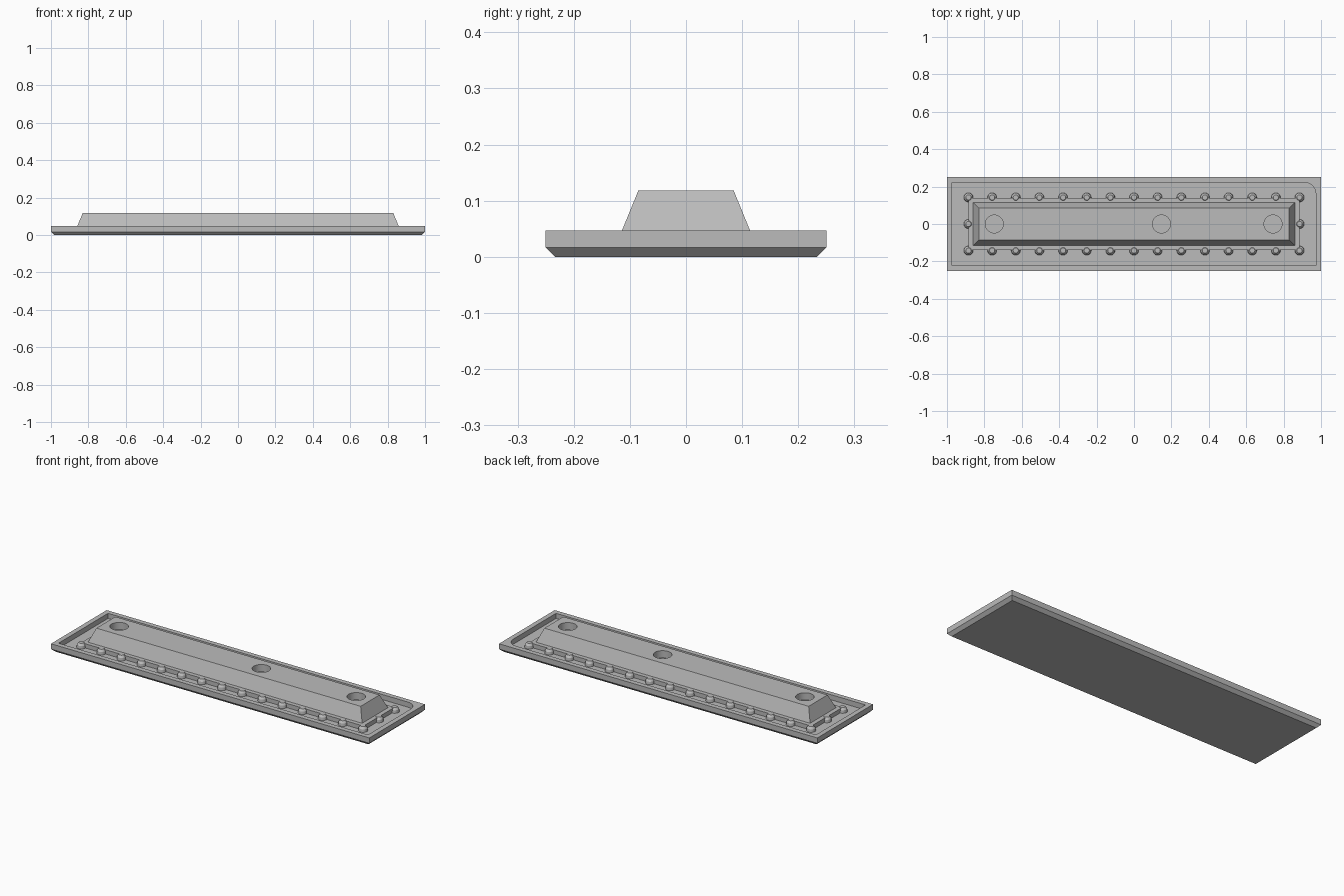
import bpy, bmesh, math

cube = bpy.data.objects.get("Cube")
if cube:
    bpy.data.objects.remove(cube, do_unlink=True)

grey = bpy.data.materials.new("mid grey")
grey.use_nodes = True
grey.diffuse_color = (0.5, 0.5, 0.5, 1)
grey.node_tree.nodes["Principled BSDF"].inputs["Base Color"].default_value = grey.diffuse_color


def rect(x, y, z, corner=0):
    """Rectangle ring; corner rounds only the back left corner."""
    pts = [(-x, y, z), (-x, -y, z), (x, -y, z)]
    if not corner:
        return pts + [(x, y, z)]
    for i in range(9):
        a = math.pi / 2 * i / 8
        pts.append((x - corner + corner * math.cos(a), y - corner + corner * math.sin(a), z))
    return pts


def circle(cx, cy, r, z, n):
    return [(cx + r * math.cos(2 * math.pi * i / n),
             cy + r * math.sin(2 * math.pi * i / n), z) for i in range(n)]


def add_loft(bm, rings):
    """Skin matching rings from bottom to top and cap both ends."""
    loops = [[bm.verts.new(p) for p in ring] for ring in rings]
    n = len(loops[0])
    for low, high in zip(loops, loops[1:]):
        for i in range(n):
            j = (i + 1) % n
            bm.faces.new((low[i], low[j], high[j], high[i]))
    bm.faces.new(loops[0][::-1])
    bm.faces.new(loops[-1])


def make(name, solids):
    bm = bmesh.new()
    for rings in solids:
        add_loft(bm, rings)
    bmesh.ops.recalc_face_normals(bm, faces=bm.faces)
    mesh = bpy.data.meshes.new(name)
    bm.to_mesh(mesh)
    bm.free()
    obj = bpy.data.objects.new(name, mesh)
    bpy.context.collection.objects.link(obj)
    mesh.materials.append(grey)
    return obj


def smooth(obj):
    bpy.ops.object.select_all(action="DESELECT")
    obj.select_set(True)
    bpy.context.view_layer.objects.active = obj
    bpy.ops.object.shade_smooth_by_angle(angle=math.radians(30))


def cut(obj, cutter):
    """Subtract the cutter, then discard it."""
    cutter.hide_render = True
    bpy.context.view_layer.objects.active = obj
    mod = obj.modifiers.new("cut", "BOOLEAN")
    mod.operation = "DIFFERENCE"
    mod.solver = "EXACT"
    mod.object = cutter
    bpy.ops.object.modifier_apply(modifier=mod.name)
    bpy.data.objects.remove(cutter, do_unlink=True)
    smooth(obj)


TOP, FLOOR, PAD, ROOF = 0.047, 0.018, 0.042, 0.118

# Tray with a chamfered underside and a recess
tray = make("tray", [[rect(0.983, 0.233, 0), rect(1, 0.25, 0.017), rect(1, 0.25, TOP)]])
cut(tray, make("recess_cutter", [[rect(0.972, 0.222, FLOOR, 0.06), rect(0.972, 0.222, 0.1, 0.06)]]))

# Plinth standing in the recess
make("plinth", [[rect(0.886, 0.14, FLOOR - 0.004), rect(0.886, 0.14, PAD)]])

# Sloped block with three round sockets
block = make("sloped_block", [[rect(0.862, 0.117, PAD - 0.002), rect(0.83, 0.085, ROOF)]])
cut(block, make("socket_cutter", [[circle(x, 0, 0.048, ROOF - 0.04, 32), circle(x, 0, 0.048, ROOF + 0.05, 32)]
                                  for x in (-0.747, 0.147, 0.743)]))

# Tapered studs around the plinth edge
spots = [(-0.885 + 0.12643 * i, y) for i in range(15) for y in (-0.142, 0.142)]
spots += [(-0.885, 0), (0.885, 0)]
studs = make("studs", [[circle(x, y, 0.025, FLOOR - 0.002, 16), circle(x, y, 0.023, 0.034, 16),
                        circle(x, y, 0.014, PAD + 0.003, 16)] for x, y in spots])
smooth(studs)
